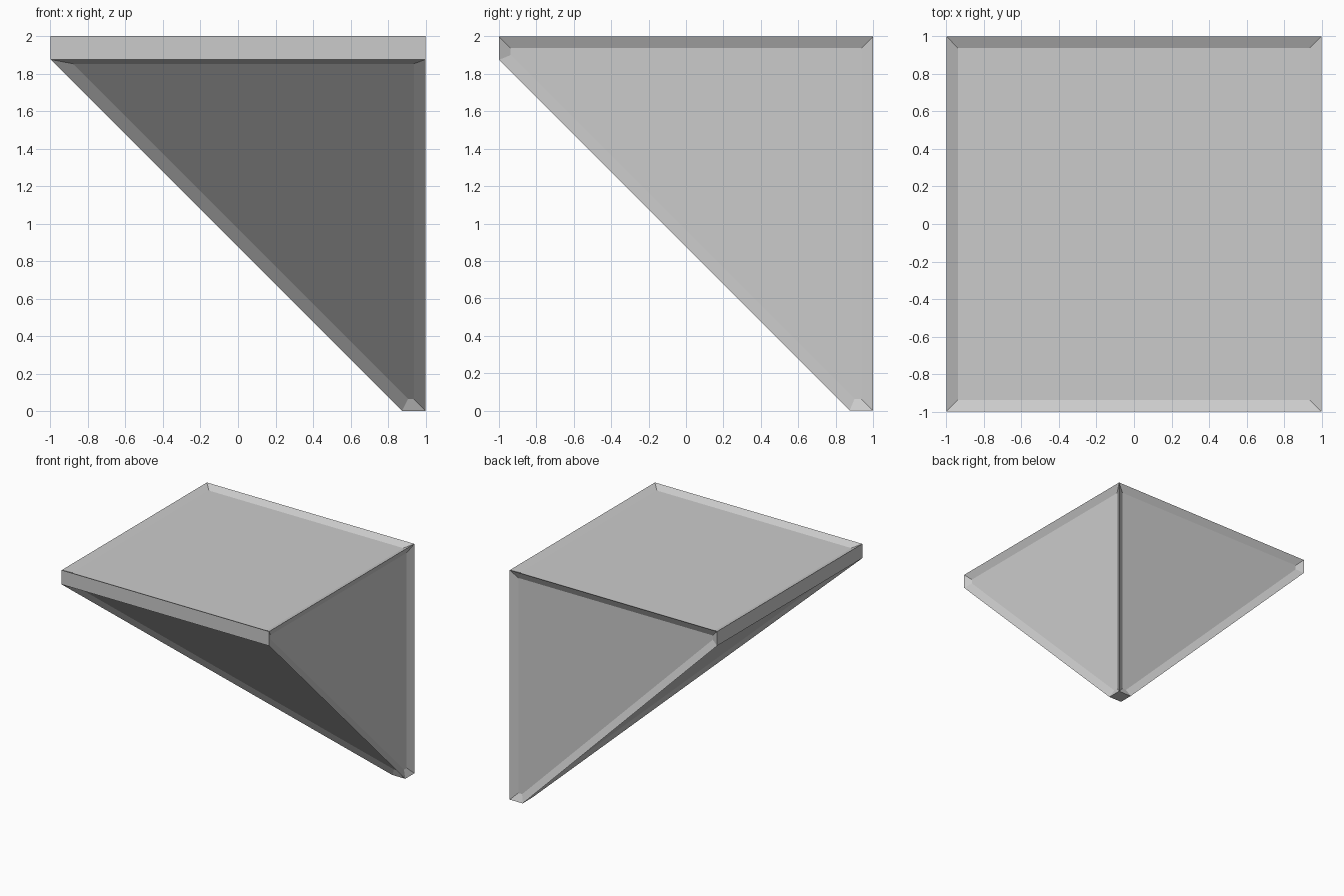
import bpy, bmesh, math
from mathutils import Matrix, Vector

if "Cube" in bpy.data.objects:
    bpy.data.objects.remove(bpy.data.objects["Cube"])

RIM = 0.125      # thickness of the top slab and width of the foot
BORDER = 0.0625  # frame width around each recessed panel
DEPTH = 0.03     # recess depth

bm = bmesh.new()

def box(lo, hi):
    lo, hi = Vector(lo), Vector(hi)
    bmesh.ops.create_cube(bm, size=1, matrix=Matrix.Translation((lo + hi) / 2)
                          @ Matrix.Diagonal((*(hi - lo), 1)))

# Square slab on top and small foot in the back right corner, wrapped in a hull
box((-1, -1, 2 - RIM), (1, 1, 2))
box((1 - RIM, 1 - RIM, 0), (1, 1, RIM / 2))
hull = bmesh.ops.convex_hull(bm, input=bm.verts[:])
junk = {g for g in hull["geom_interior"] + hull["geom_unused"] if isinstance(g, bmesh.types.BMVert)}
bmesh.ops.delete(bm, geom=list(junk), context='VERTS')

# Rebuild from the hull points only, so no inner box faces are left
points = [v.co.copy() for v in bm.verts]
bm.clear()
for p in points:
    bm.verts.new(p)
bmesh.ops.convex_hull(bm, input=bm.verts[:])
bmesh.ops.dissolve_limit(bm, angle_limit=math.radians(1), verts=bm.verts[:], edges=bm.edges[:])
bmesh.ops.recalc_face_normals(bm, faces=bm.faces[:])

# Recessed panels on the five large faces
large = [f for f in bm.faces if f.calc_area() > 1]
bmesh.ops.inset_individual(bm, faces=large, thickness=BORDER, depth=-DEPTH, use_even_offset=True)

mesh = bpy.data.meshes.new("corner_block")
bm.to_mesh(mesh)
bm.free()
bpy.context.collection.objects.link(bpy.data.objects.new("corner_block", mesh))
